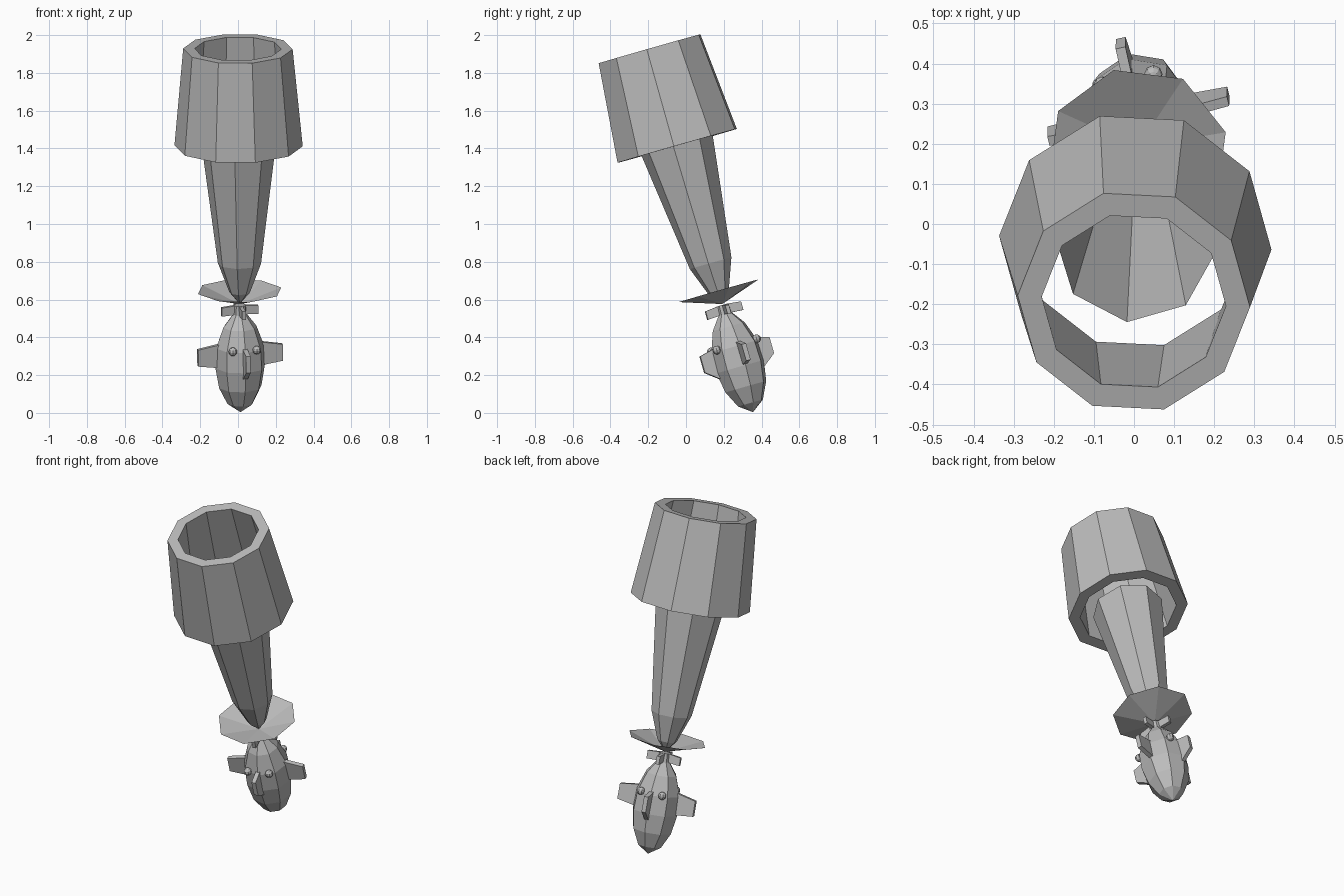
import bpy
import bmesh
from math import radians, cos, sin, pi
from mathutils import Matrix, Vector

cube = bpy.data.objects.get("Cube")
if cube:
    bpy.data.objects.remove(cube, do_unlink=True)

grey = bpy.data.materials.new("plain_grey")
grey.use_nodes = True
colour = (0.5, 0.5, 0.5, 1)
grey.diffuse_color = colour
grey.node_tree.nodes["Principled BSDF"].inputs["Base Color"].default_value = colour

# Every part sits on one leaning axis that starts at the lower tip
AXIS = (Matrix.Translation((0.013, 0.355, 0.004))
        @ Matrix.Rotation(radians(-0.4), 4, 'Y')
        @ Matrix.Rotation(radians(15.9), 4, 'X'))
FIN_ANGLE = 13


def finish(name, bm, recalc=True):
    if recalc:
        bmesh.ops.recalc_face_normals(bm, faces=bm.faces[:])
    bm.transform(AXIS)
    mesh = bpy.data.meshes.new(name)
    bm.to_mesh(mesh)
    bm.free()
    mesh.materials.append(grey)
    obj = bpy.data.objects.new(name, mesh)
    bpy.context.collection.objects.link(obj)
    return obj


def lathe(name, profile, sides, phase, closed=False):
    """Turn (radius, height) points about the axis; zero radius makes a tip."""
    bm = bmesh.new()
    rings = []
    for r, h in profile:
        if r == 0:
            rings.append([bm.verts.new((0, 0, h))] * sides)
            continue
        angles = [radians(phase) + 2 * pi * i / sides for i in range(sides)]
        rings.append([bm.verts.new((r * cos(a), r * sin(a), h)) for a in angles])
    pairs = list(zip(rings, rings[1:]))
    if closed:
        pairs.append((rings[-1], rings[0]))
    for low, high in pairs:
        for i in range(sides):
            j = (i + 1) % sides
            corners = dict.fromkeys((low[i], low[j], high[j], high[i]))
            bm.faces.new(list(corners))
    return finish(name, bm)


def fin(name, outline, angle, thickness):
    """Thin plate with a (radius, height) outline, turned to an angle."""
    bm = bmesh.new()
    turn = Matrix.Rotation(radians(angle), 3, 'Z')
    sides = [[bm.verts.new(turn @ Vector((r, s * thickness / 2, h))) for r, h in outline]
             for s in (-1, 1)]
    for ring in sides:
        bm.faces.new(ring)
    for i in range(len(outline)):
        j = (i + 1) % len(outline)
        bm.faces.new((sides[0][i], sides[0][j], sides[1][j], sides[1][i]))
    return finish(name, bm)


# Large hollow sleeve at the top
lathe("sleeve", [(0.34, 1.466), (0.29, 2.0), (0.23, 2.0), (0.275, 1.466)], 10, -3, closed=True)

# Long open tapering shaft and the shallow cup at its point
lathe("shaft", [(0, 0.595), (0.055, 0.66), (0.115, 0.82), (0.2, 1.49)], 8, -6)
lathe("cup", [(0, 0.595), (0.228, 0.668)], 8, 15)

# Rounded body with a narrow neck
lathe("body", [(0, 0), (0.07, 0.05), (0.115, 0.14), (0.134, 0.25), (0.13, 0.36),
               (0.09, 0.47), (0.037, 0.54), (0.034, 0.59), (0, 0.59)], 8, FIN_ANGLE)

# Four body fins, the side pair longer, and four small neck fins
for i, side in enumerate(("left", "back", "right", "front")):
    reach = 0.23 if i % 2 == 0 else 0.195
    angle = FIN_ANGLE + 90 * i
    low = 0.25 if i % 2 == 0 else 0.19
    fin(side + "_fin", [(0.09, low), (reach, 0.27), (reach, 0.36), (0.09, 0.385)], angle, 0.025)
    fin(side + "_neck_fin", [(0.02, 0.54), (0.1, 0.535), (0.1, 0.582), (0.02, 0.59)], angle, 0.02)

# Round eyes on either side of the front and back fins
for face, base in (("front", -90), ("back", 90)):
    for side, offset in (("first", -30), ("second", 30)):
        a = radians(base + FIN_ANGLE + offset)
        bm = bmesh.new()
        bmesh.ops.create_uvsphere(bm, u_segments=8, v_segments=6, radius=0.023)
        bm.transform(Matrix.Translation((0.13 * cos(a), 0.13 * sin(a), 0.368)))
        finish(face + "_" + side + "_eye", bm)
